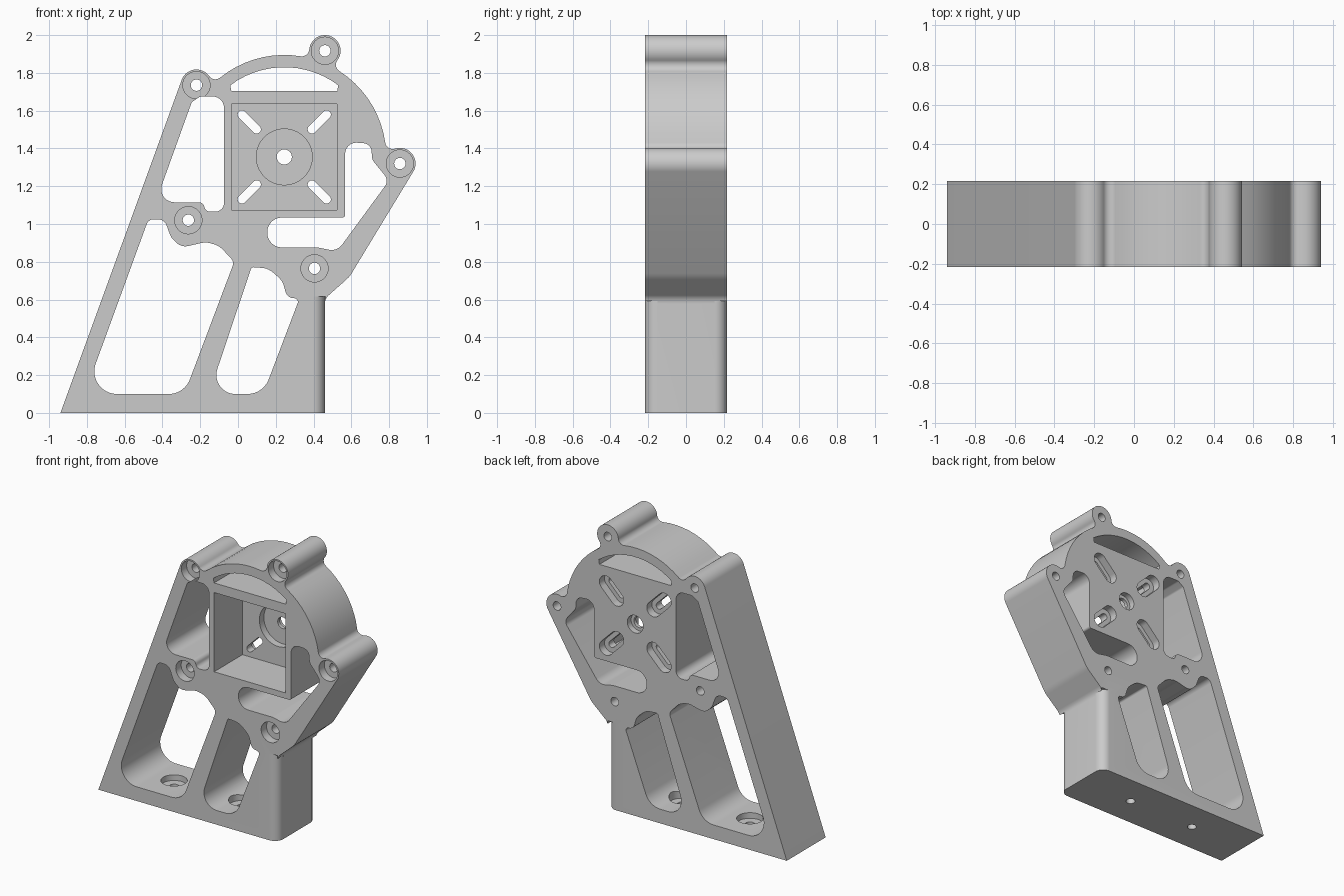
import bpy, bmesh
from math import pi, cos, sin, tan, atan2, acos, hypot, radians, ceil, sqrt
from mathutils import Vector

if "Cube" in bpy.data.objects:
    bpy.data.objects.remove(bpy.data.objects["Cube"])

HALF = 0.217                                  # half depth of the bracket
MAIN, MAIN_R = Vector((0.245, 1.355)), 0.54   # round motor housing
BOSS_R = 0.083


def polar(c, r, a):
    return (c[0] + r * cos(a), c[1] + r * sin(a))


def arc(c, r, a0, a1):
    n = max(2, ceil(abs(a1 - a0) / radians(6)))
    return [polar(c, r, a0 + (a1 - a0) * i / n) for i in range(n + 1)]


def cw(c, r, a0, a1):
    return arc(c, r, a0, a0 - (a0 - a1) % (2 * pi))


def ccw(c, r, a0, a1):
    return arc(c, r, a0, a0 + (a1 - a0) % (2 * pi))


def circle(c, r):
    return [polar(c, r, 2 * pi * i / 48) for i in range(48)]


def ang(a, b):
    return atan2(b[1] - a[1], b[0] - a[0])


def rounded(corners):
    """Polygon with a fillet radius for each corner (x, z, r)."""
    out, n = [], len(corners)
    for i, (x, z, r) in enumerate(corners):
        p = Vector((x, z))
        a = Vector(corners[i - 1][:2]) - p
        b = Vector(corners[(i + 1) % n][:2]) - p
        half = a.angle(b) / 2
        t = min(r / tan(half), 0.49 * a.length, 0.49 * b.length)
        if t < 1e-4:
            out.append((x, z))
            continue
        rad = t * tan(half)
        c = p + (a.normalized() + b.normalized()).normalized() * (t / cos(half))
        a0, a1 = ang(c, p + a.normalized() * t), ang(c, p + b.normalized() * t)
        out += arc(c, rad, a0, a0 + (a1 - a0 + pi) % (2 * pi) - pi)
    return out


def slot(c, angle, length, width):
    r, h = width / 2, (length - width) / 2
    return (arc(polar(c, h, angle), r, angle - pi / 2, angle + pi / 2)
            + arc(polar(c, -h, angle), r, angle + pi / 2, angle + 3 * pi / 2))


def prism(name, pts, lo, hi, axis='y'):
    bm = bmesh.new()
    put = (lambda p, w: (p[0], w, p[1])) if axis == 'y' else (lambda p, w: (p[0], p[1], w))
    f = bm.faces.new([bm.verts.new(put(p, lo)) for p in pts])
    ext = bmesh.ops.extrude_face_region(bm, geom=[f])['geom']
    move = (0, hi - lo, 0) if axis == 'y' else (0, 0, hi - lo)
    bmesh.ops.translate(bm, vec=move, verts=[v for v in ext if isinstance(v, bmesh.types.BMVert)])
    bmesh.ops.remove_doubles(bm, verts=bm.verts, dist=1e-5)
    bmesh.ops.recalc_face_normals(bm, faces=bm.faces)
    me = bpy.data.meshes.new(name)
    bm.to_mesh(me)
    bm.free()
    ob = bpy.data.objects.new(name, me)
    bpy.context.collection.objects.link(ob)
    return ob


def cut(pts, lo=-0.4, hi=0.4, axis='y'):
    cutter = prism("cutter", pts, lo, hi, axis)
    cutter.hide_render = True
    mod = body.modifiers.new("cut", 'BOOLEAN')
    mod.operation, mod.solver, mod.object = 'DIFFERENCE', 'EXACT', cutter
    bpy.context.view_layer.objects.active = body
    bpy.ops.object.modifier_apply(modifier=mod.name)
    bpy.data.objects.remove(cutter)


def fillet_centre(p, side, f=0.04):
    d, th = hypot(p[0] - MAIN[0], p[1] - MAIN[1]), ang(MAIN, p)
    al = acos(((MAIN_R + f) ** 2 + d * d - (BOSS_R + f) ** 2) / (2 * d * (MAIN_R + f)))
    return polar(MAIN, MAIN_R + f, th + side * al), th + side * al


# Outline: left slope, then housing arc with three blended screw bosses
bosses = [(-0.22, 1.735), (0.46, 1.917), (0.857, 1.32)]
outline = [(-0.94, 0)]
main_start = None
for i, p in enumerate(bosses):
    start = radians(160)
    if i:
        c, a = fillet_centre(p, 1)
        outline += cw(MAIN, MAIN_R, main_start, a)[1:]
        outline += ccw(c, 0.04, a + pi, ang(c, p))[1:]
        start = ang(p, c)
    if i < 2:
        c, main_start = fillet_centre(p, -1)
        outline += cw(p, BOSS_R, start, ang(p, c))[1 if i else 0:]
        outline += ccw(c, 0.04, ang(c, p), main_start + pi)[1:]
    else:
        outline += cw(p, BOSS_R, start, radians(-31))[1:]
# Right slope down to the foot column
tail = rounded([(0.928, 1.277, 0), (0.59, 0.72, 0.15), (0.46, 0.605, 0.06), (0.46, 0, 0)])
outline += tail[1:]
body = prism("motor_bracket", outline, -HALF, HALF)

# Through windows
windows = [
    # lower left
    [(-0.812, 0.10, 0.12), (-0.284, 0.10, 0.12), (-0.02, 0.80, 0.04), (-0.10, 0.885, 0.1),
     (-0.17, 0.905, 0.1), (-0.30, 0.875, 0.08), (-0.355, 0.93, 0.08), (-0.39, 1.025, 0.05),
     (-0.474, 1.025, 0.04)],
    # lower right
    [(-0.154, 0.10, 0.12), (0.133, 0.10, 0.12), (0.325, 0.605, 0.02), (0.26, 0.61, 0.06),
     (0.235, 0.70, 0.1), (0.16, 0.765, 0.1), (0.072, 0.772, 0.015)],
    # upper left
    [(-0.074, 1.675, 0.06), (-0.074, 1.065, 0.05), (-0.17, 1.065, 0.03), (-0.185, 1.115, 0.03),
     (-0.436, 1.115, 0.07), (-0.245, 1.645, 0.02), (-0.2, 1.675, 0.03)],
    # upper right
    [(0.567, 1.435, 0.06), (0.705, 1.425, 0.05), (0.71, 1.34, 0.05), (0.80, 1.23, 0.05),
     (0.525, 0.855, 0.07), (0.42, 0.876, 0.03), (0.155, 0.876, 0.08), (0.155, 1.034, 0.08),
     (0.567, 1.034, 0.015)],
]
for w in windows:
    cut(rounded(w))
# Crescent window above the motor pocket
cut(arc(MAIN, 0.475, radians(53), radians(127)) + [(-0.035, 1.703), (0.525, 1.703)])

# Square motor pocket, round recess and shaft hole
FLOOR = 0.10
cut([(-0.035, 1.075), (0.525, 1.075), (0.525, 1.635), (-0.035, 1.635)], -0.4, FLOOR)
cut(circle(MAIN, 0.148), 0.0, FLOOR + 0.05)
cut(circle(MAIN, 0.04))
cut(circle(MAIN, 0.062), 0.175, 0.4)

# Diagonal adjustment slots, widened on the back
for k in range(4):
    a = pi / 4 + k * pi / 2
    c = polar(MAIN, 0.262, a)
    cut(slot(c, a, 0.155, 0.045))
    cut(slot(c, a, 0.225, 0.105), 0.16, 0.4)

# Screw holes with front counterbores
for p in bosses + [(0.405, 0.765), (-0.263, 1.02)]:
    cut(circle(p, 0.03))
    cut(circle(p, 0.072), -0.4, -HALF + 0.06)

# Foot mounting holes with counterbores in the window floors
for x in (-0.5, 0.03):
    cut(circle((x, 0), 0.03), -0.1, 0.15, 'z')
    cut(circle((x, 0), 0.085), 0.06, 0.17, 'z')

# Rounded vertical corners of the foot column
R = 0.065
for s in (-1, 1):
    c = (0.46 - R, s * (HALF - R))
    quarter = arc(c, R, 0, s * pi / 2)
    e = 0.002
    cut([(0.46 + e, c[1])] + quarter + [(c[0], s * (HALF + e)), (0.46 + e, s * (HALF + e))],
        -0.1, 0.615, 'z')

# Smooth shading with sharp edges kept
bpy.ops.object.select_all(action='DESELECT')
body.select_set(True)
bpy.context.view_layer.objects.active = body
bpy.ops.object.shade_smooth_by_angle(angle=radians(30))
